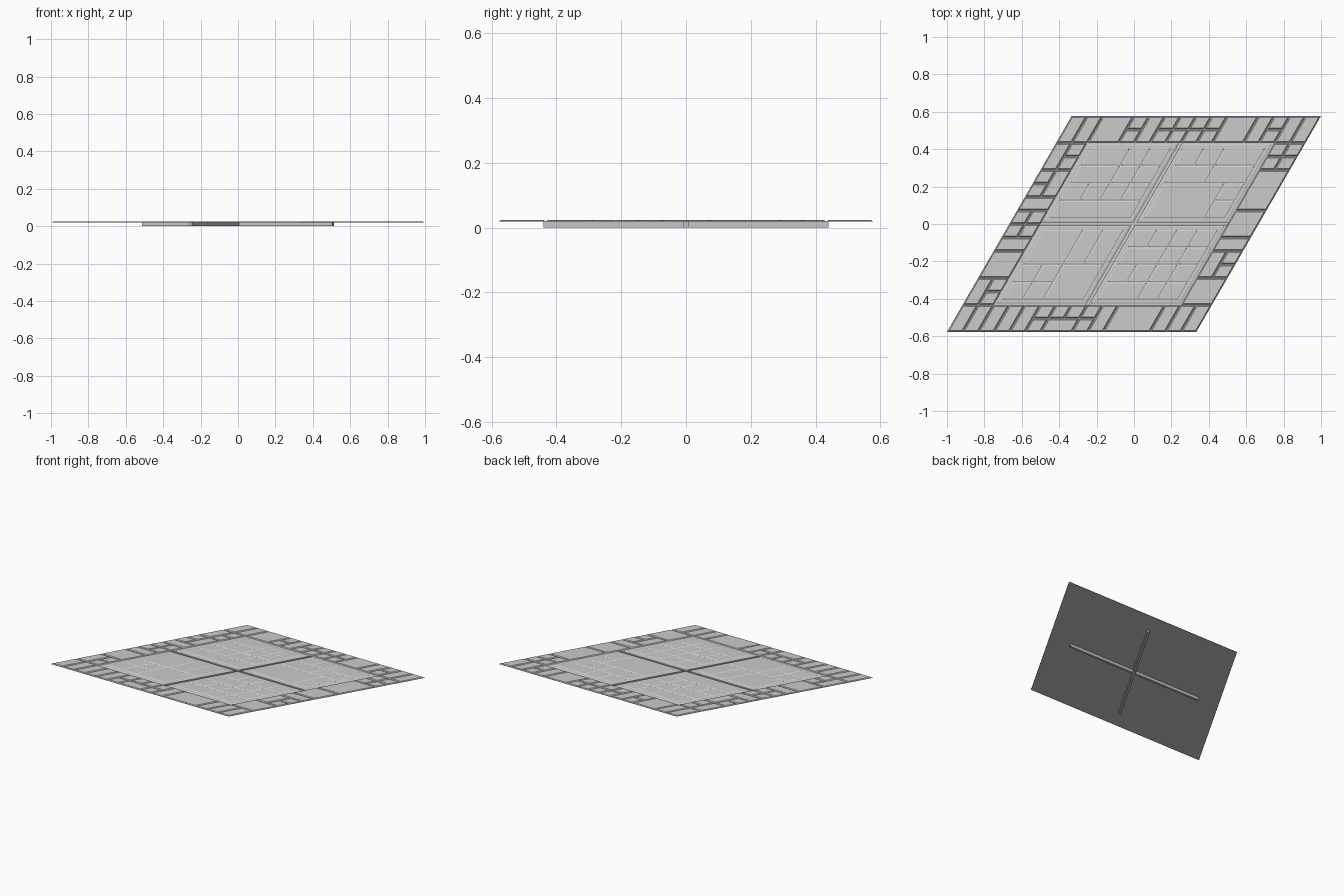
import bpy, bmesh
from math import sqrt

if "Cube" in bpy.data.objects:
    bpy.data.objects.remove(bpy.data.objects["Cube"])

S = 2 / 3            # half side of the rhombus
Z0, Z1, Z2, Z3 = 0.0185, 0.02, 0.0218, 0.0245


def skew(a, b, z):
    """60 degree lattice coordinates to world coordinates."""
    return (a + b / 2, b * sqrt(3) / 2, z)


def block(bm, a0, a1, b0, b1, z0, z1, bevel=0.0):
    """Sheared block whose top is inset by bevel."""
    rings = []
    for z, d in ((z0, 0), (z1, bevel)):
        rings.append([bm.verts.new(skew(a, b, z)) for a, b in (
            (a0 + d, b0 + d), (a1 - d, b0 + d), (a1 - d, b1 - d), (a0 + d, b1 - d))])
    lo, hi = rings
    bm.faces.new(lo[::-1])
    bm.faces.new(hi)
    for k in range(4):
        n = (k + 1) % 4
        bm.faces.new((lo[k], lo[n], hi[n], hi[k]))


def finish(bm, name):
    me = bpy.data.meshes.new(name)
    bm.to_mesh(me)
    bm.free()
    ob = bpy.data.objects.new(name, me)
    bpy.context.collection.objects.link(ob)
    return ob


def tiles(name, rows, a0, b0, cell, z):
    """Letter map (top row first); equal letters merge into one raised tile."""
    cells = {}
    for j, row in enumerate(reversed(rows)):
        for i, ch in enumerate(row):
            cells.setdefault(ch, []).append((i, j))
    bm = bmesh.new()
    g = 0.002
    for c in cells.values():
        i0, i1 = min(p[0] for p in c), max(p[0] for p in c) + 1
        j0, j1 = min(p[1] for p in c), max(p[1] for p in c) + 1
        block(bm, a0 + i0 * cell + g, a0 + i1 * cell - g,
              b0 + j0 * cell + g, b0 + j1 * cell - g, z, Z3, 0.006)
    return finish(bm, name)


# Thin base sheet
bm = bmesh.new()
block(bm, -S, S, -S, S, Z0, Z1)
base = finish(bm, "base_sheet")

# Crossed cable troughs hanging below the sheet, open at the top
L, W, T = 0.508, 0.009, 0.0012


def cross_arm(name, half_a, half_b, z0, z1):
    arm = bmesh.new()
    block(arm, -half_a, half_a, -half_b, half_b, z0, z1)
    return finish(arm, name)


def boolean(target, other, op):
    m = target.modifiers.new(other.name, 'BOOLEAN')
    m.operation, m.object, m.solver = op, other, 'EXACT'
    other.hide_render = True
    other.hide_set(True)


for name, sa, sb in (("trough_a", L, W), ("trough_b", W, L)):
    boolean(base, cross_arm(name, sa, sb, 0, Z0 + 0.0007), 'UNION')
for name, sa, sb in (("trough_cut_a", L - T, W - T), ("trough_cut_b", W - T, L - T)):
    boolean(base, cross_arm(name, sa, sb, T, 0.03), 'DIFFERENCE')
bpy.context.view_layer.update()
dg = bpy.context.evaluated_depsgraph_get()
mesh = bpy.data.meshes.new_from_object(base.evaluated_get(dg))
helpers = [m.object for m in base.modifiers]
base.modifiers.clear()
base.data = mesh
for h in helpers:
    bpy.data.objects.remove(h)

# Four quadrant plates, each carrying a 4 x 4 field of merged tiles
q0, q1, qc = 0.035, 0.469, 0.1085
quads = {
    "back_left": (-1, 1, ("aabc", "ddef", "ghij", "kkkk")),
    "back_right": (1, 1, ("abcc", "ddee", "fffg", "fffh")),
    "front_left": (-1, -1, ("aabc", "aabc", "deff", "ghff")),
    "front_right": (1, -1, ("abcd", "eefg", "hijk", "llmn")),
}
for name, (sa, sb, rows) in quads.items():
    e = (0.014, 0.49)
    bm = bmesh.new()
    block(bm, *sorted(sa * v for v in e), *sorted(sb * v for v in e), Z1, Z2, 0.005)
    finish(bm, name + "_plate")
    tiles(name + "_tiles", rows, q0 if sa > 0 else -q1, q0 if sb > 0 else -q1, qc, Z2)

# Border ring of tiles, two cells wide on a 16 x 16 grid
c = 2 * S / 16
tiles("front_border", ("abcdefghinmmmopq",
                       "abcdeklljnmmmopq"), -S, -S, c, Z1)
tiles("back_border", ("abccdefghijjklmn",
                      "abccoeqrstjjkumn"), -S, S - 2 * c, c, Z1)
tiles("left_border", ("np", "no", "ml", "kl", "jj", "hi", "fg", "ee",
                      "dd", "dd", "ac", "ab"), -S, -S + 2 * c, c, Z1)
tiles("right_border", ("ij", "gh", "ff", "ff", "ff", "kk", "kk", "ee",
                       "bc", "bd", "aa", "aa"), S - 2 * c, -S + 2 * c, c, Z1)
